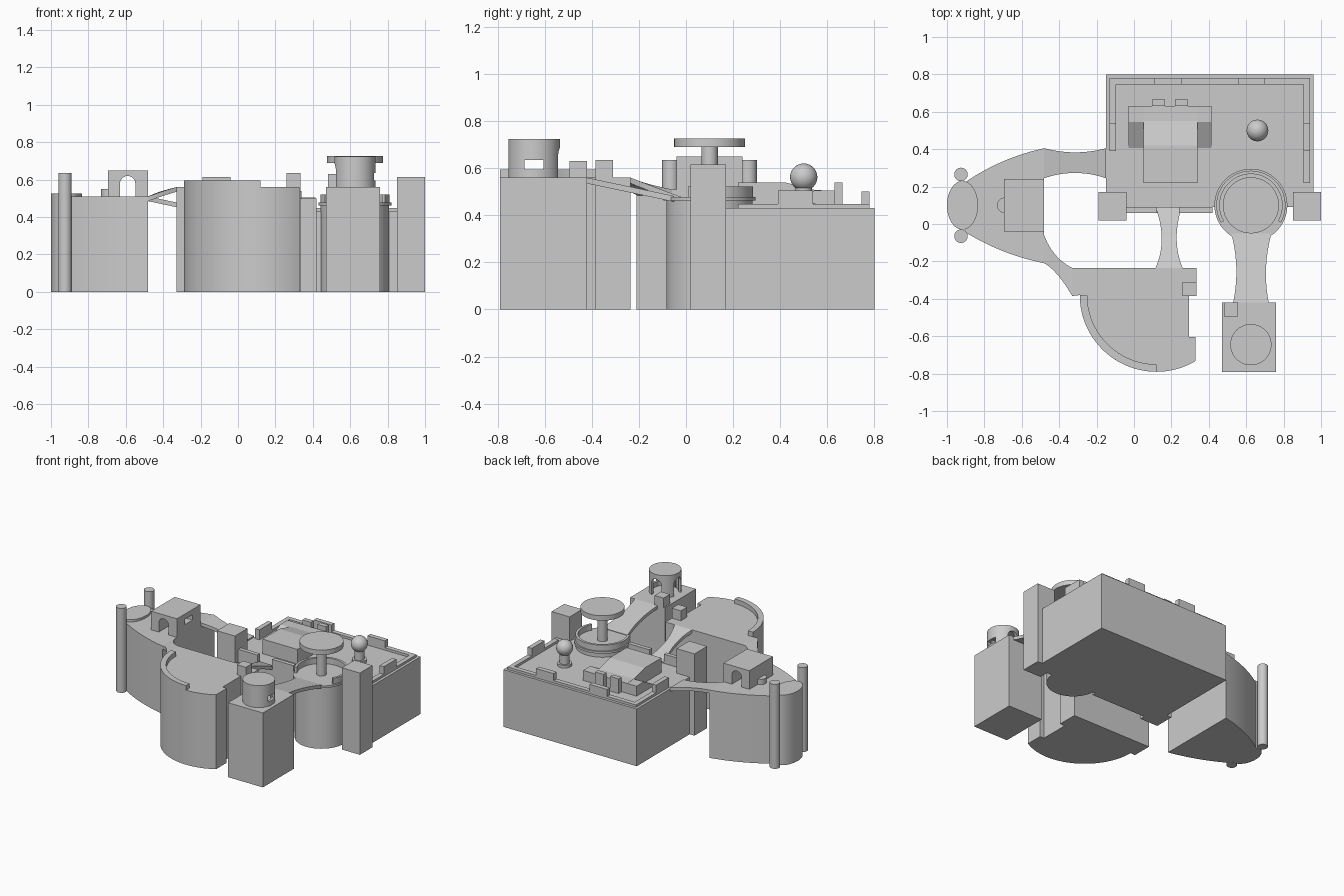
import bpy, bmesh, math
from mathutils import Matrix

if "Cube" in bpy.data.objects:
    bpy.data.objects.remove(bpy.data.objects["Cube"])


def finish(name, bm, smooth=False):
    bmesh.ops.recalc_face_normals(bm, faces=bm.faces)
    me = bpy.data.meshes.new(name)
    bm.to_mesh(me)
    bm.free()
    ob = bpy.data.objects.new(name, me)
    bpy.context.collection.objects.link(ob)
    bpy.ops.object.select_all(action='DESELECT')
    ob.select_set(True)
    bpy.context.view_layer.objects.active = ob
    if smooth:
        bpy.ops.object.shade_smooth_by_angle(angle=math.radians(30))
    return ob


def prism(name, pts, z0, z1, smooth=False, matrix=None):
    bm = bmesh.new()
    lo = [bm.verts.new((x, y, z0)) for x, y in pts]
    hi = [bm.verts.new((x, y, z1)) for x, y in pts]
    bm.faces.new(lo)
    bm.faces.new(hi)
    n = len(pts)
    for i in range(n):
        j = (i + 1) % n
        bm.faces.new((lo[i], lo[j], hi[j], hi[i]))
    if matrix:
        bm.transform(matrix)
    return finish(name, bm, smooth)


def box(name, x0, x1, y0, y1, z0, z1):
    return prism(name, [(x0, y0), (x1, y0), (x1, y1), (x0, y1)], z0, z1)


def arc(cx, cy, rx, ry, a0, a1, n=32):
    return [(cx + rx * math.cos(math.radians(a0 + (a1 - a0) * i / n)),
             cy + ry * math.sin(math.radians(a0 + (a1 - a0) * i / n))) for i in range(n + 1)]


def cyl(name, cx, cy, r, z0, z1, ry=None, n=64):
    return prism(name, arc(cx, cy, r, ry or r, 0, 360, n)[:-1], z0, z1, True)


def arc_wall(name, cx, cy, r0, r1, a0, a1, z0, z1):
    return prism(name, arc(cx, cy, r1, r1, a0, a1, 40) + arc(cx, cy, r0, r0, a1, a0, 40), z0, z1, True)


def curve(p, n=12):
    # quadratic curve through start, middle and end points
    out = []
    for i in range(n + 1):
        t = i / n
        w = ((1 - t) * (1 - 2 * t), 4 * t * (1 - t), t * (2 * t - 1))
        out.append(tuple(sum(w[k] * p[k][d] for k in range(3)) for d in (0, 1)))
    return out


def bridge(name, left, right, za, zb, thick=0.025):
    bm = bmesh.new()
    a, b = curve(left), curve(right)
    rows = []
    for i, (p, q) in enumerate(zip(a, b)):
        z = za + (zb - za) * i / (len(a) - 1)
        rows.append([bm.verts.new(v) for v in
                     ((*p, z), (*q, z), (*q, z - thick), (*p, z - thick))])
    for r, s in zip(rows, rows[1:]):
        for k in range(4):
            bm.faces.new((r[k], r[(k + 1) % 4], s[(k + 1) % 4], s[k]))
    bm.faces.new(rows[0])
    bm.faces.new(rows[-1])
    return finish(name, bm, True)


def cut(ob, cutter):
    m = ob.modifiers.new("cut", 'BOOLEAN')
    m.operation, m.object, m.solver = 'DIFFERENCE', cutter, 'EXACT'
    bpy.context.view_layer.objects.active = ob
    bpy.ops.object.modifier_apply(modifier=m.name)
    bpy.data.objects.remove(cutter)


def arch_cutter(cx, y0, y1, half, z0, ztop, matrix=Matrix()):
    pts = [(cx - half, z0), (cx + half, z0)] + arc(cx, ztop - half, half, half, 0, 180, 16)
    rot = Matrix(((1, 0, 0, 0), (0, 0, 1, 0), (0, 1, 0, 0), (0, 0, 0, 1)))
    return prism("arch_cutter", pts, y0, y1, matrix=matrix @ rot)


# main keep, front walls and corner towers
box("keep", -0.15, 0.96, 0.09, 0.8, 0, 0.43)
for x0, x1 in ((-0.04, 0.12), (0.24, 0.42)):
    box("front_wall", x0, x1, 0.06, 0.09, 0, 0.5)
box("front_wall_middle", 0.12, 0.24, 0.06, 0.09, 0, 0.43)
for x in (-0.19, 0.85):
    box("corner_tower", x, x + 0.15, 0.02, 0.17, 0, 0.615)

# low parapet on the keep with raised blocks
prism("parapet", [(-0.13, 0.39), (-0.095, 0.39), (-0.095, 0.745), (0.905, 0.745), (0.905, 0.22),
                  (0.94, 0.22), (0.94, 0.78), (-0.13, 0.78)], 0.43, 0.448)
for x in (0.11, 0.555):
    box("parapet_block", x, x + 0.145, 0.745, 0.78, 0.43, 0.5)
for x in (-0.13, 0.905):
    box("parapet_block", x, x + 0.035, 0.39, 0.54, 0.43, 0.505)

# hall: side profile extruded in x, with lower wings and stair ramps
yz = Matrix(((0, 0, 1, 0), (1, 0, 0, 0), (0, 1, 0, 0), (0, 0, 0, 1)))
prism("hall", [(0.22, 0.43), (0.63, 0.43), (0.63, 0.505), (0.55, 0.507), (0.42, 0.54), (0.22, 0.54)],
      0.05, 0.34, matrix=yz)
for x in (-0.03, 0.34):
    prism("hall_wing", [(0.405, 0.43), (0.63, 0.43), (0.63, 0.505), (0.545, 0.505)],
          x, x + 0.08 if x < 0 else x + 0.075, matrix=yz)
for x in (0.095, 0.22):
    box("hall_buttress", x, x + 0.07, 0.63, 0.665, 0.43, 0.54)

# ball ornament
cyl("ball_foot", 0.66, 0.5, 0.05, 0.43, 0.45)
cyl("ball_stem", 0.66, 0.5, 0.035, 0.45, 0.53)
bm = bmesh.new()
bmesh.ops.create_uvsphere(bm, u_segments=32, v_segments=16, radius=0.058,
                          matrix=Matrix.Translation((0.66, 0.5, 0.562)))
finish("ball", bm, True)

# round tower with canopy
cyl("round_tower", 0.625, 0.1, 0.183, 0, 0.465)
cyl("round_tower_rim", 0.625, 0.1, 0.195, 0.462, 0.478)
arc_wall("round_tower_parapet", 0.625, 0.1, 0.167, 0.185, -30, 210, 0.478, 0.522)
cyl("canopy_stem", 0.625, 0.1, 0.035, 0.47, 0.695)
cyl("canopy", 0.625, 0.1, 0.15, 0.69, 0.727)

# square front tower with a drum lookout
box("square_tower", 0.47, 0.76, -0.79, -0.42, 0, 0.56)
box("square_tower_block", 0.48, 0.555, -0.495, -0.42, 0.56, 0.63)
drum = cyl("drum_lookout", 0.625, -0.645, 0.11, 0.56, 0.725)
cut(drum, cyl("drum_cutter", 0.625, -0.645, 0.09, 0.5, 0.70))
place = Matrix.Translation((0.625, -0.645, 0))
for ang in (0, 90):
    cut(drum, arch_cutter(0, 0.04, 0.2, 0.042, 0.5, 0.69,
                          place @ Matrix.Rotation(math.radians(ang), 4, 'Z')))
cut(drum, box("window_cutter", 0.66, 0.8, -0.685, -0.605, 0.595, 0.635))

# curved front bastion
prism("front_bastion",
      [(-0.33, -0.235), (-0.33, -0.385)] + arc(0.12, -0.38, 0.41, 0.41, 180, 300.8, 40) +
      [(0.33, -0.605), (0.295, -0.605), (0.295, -0.385), (0.335, -0.385), (0.335, -0.235)],
      0, 0.56, True)
arc_wall("bastion_lip", 0.12, -0.38, 0.37, 0.41, 180, 270, 0.56, 0.595)
box("bastion_block", 0.26, 0.335, -0.385, -0.31, 0.56, 0.635)

# tapered left bastion with rounded nose and posts
prism("left_bastion",
      curve([(-0.48, 0.405), (-0.70, 0.335), (-0.90, 0.225)]) +
      curve([(-0.90, -0.045), (-0.70, -0.145), (-0.48, -0.21)]), 0, 0.51, True)
cyl("bastion_nose", -0.917, 0.1, 0.083, 0, 0.527, ry=0.13)
for y in (-0.065, 0.265):
    cyl("nose_post", -0.925, y, 0.036, 0, 0.635, n=32)

# gatehouse with arched passage
gate = box("gatehouse", -0.695, -0.48, -0.04, 0.24, 0.51, 0.65)
cut(gate, arch_cutter(-0.59, -0.1, 0.3, 0.041, 0.45, 0.62))
cut(gate, box("window_cutter", -0.59, -0.4, 0.055, 0.145, 0.57, 0.61))
prism("gate_step", arc(-0.69, 0.1, 0.042, 0.042, 90, 270, 20), 0.51, 0.55, True)

# bridges
bridge("bridge_left_to_keep", [(-0.48, 0.405), (-0.315, 0.383), (-0.15, 0.405)],
       [(-0.48, 0.245), (-0.315, 0.273), (-0.15, 0.245)], 0.51, 0.44)
bridge("bridge_left_to_bastion", [(-0.48, -0.06), (-0.42, -0.165), (-0.33, -0.235)],
       [(-0.48, -0.21), (-0.41, -0.27), (-0.33, -0.385)], 0.51, 0.56)
bridge("bridge_bastion_to_keep", [(0.115, -0.235), (0.148, -0.08), (0.115, 0.09)],
       [(0.26, -0.235), (0.228, -0.08), (0.255, 0.09)], 0.56, 0.44)
bridge("bridge_tower_to_tower", [(0.53, -0.42), (0.547, -0.235), (0.52, -0.05)],
       [(0.72, -0.42), (0.706, -0.235), (0.735, -0.05)], 0.56, 0.482)
